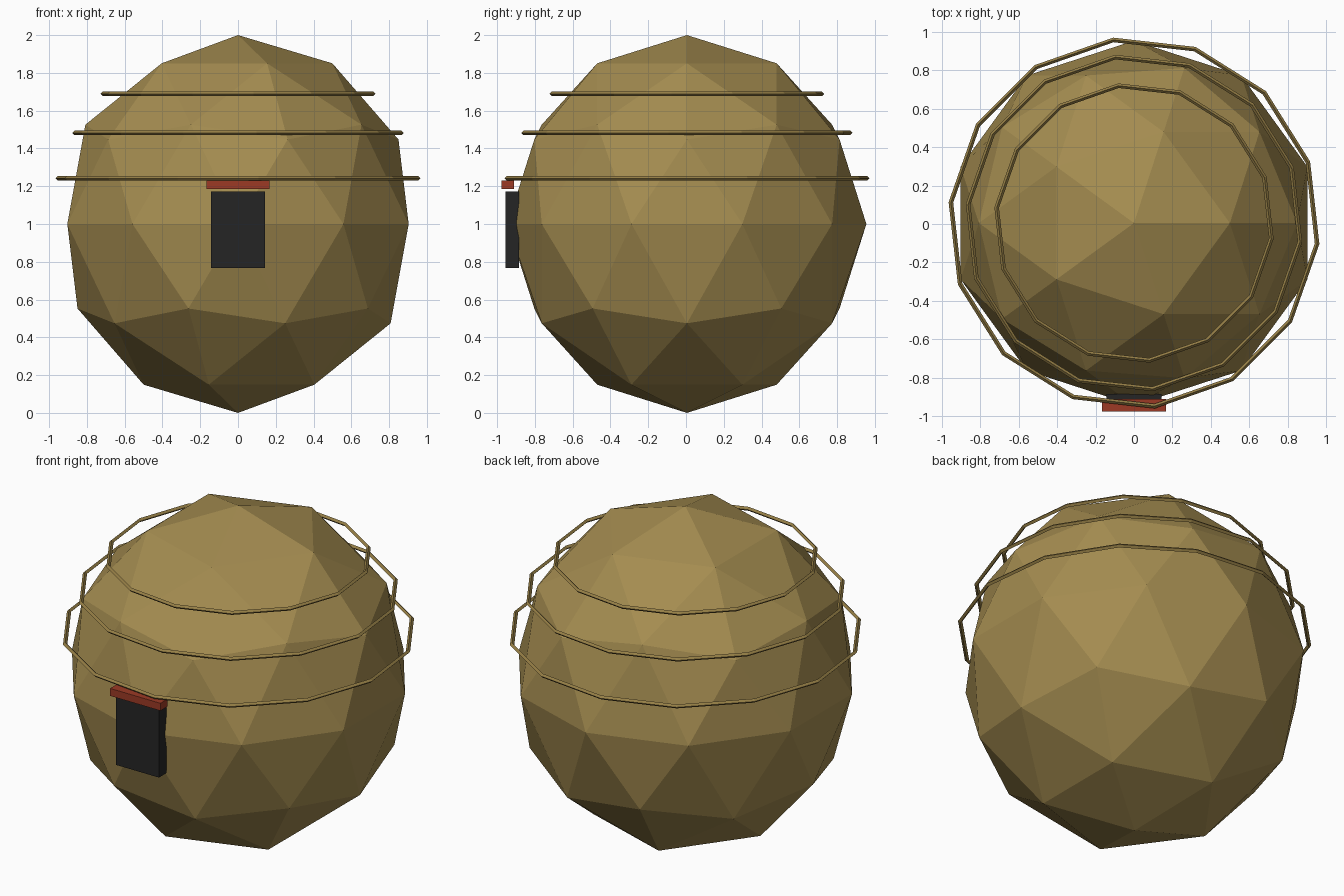
import bpy
import math

cube = bpy.data.objects.get("Cube")
if cube:
    bpy.data.objects.remove(cube, do_unlink=True)

Y_SHIFT = 0.005


def material(name, rgb):
    # 8-bit sRGB to linear
    lin = [((c / 255 + 0.055) / 1.055) ** 2.4 for c in rgb]
    mat = bpy.data.materials.new(name)
    mat.use_nodes = True
    mat.diffuse_color = (*lin, 1)
    bsdf = next(n for n in mat.node_tree.nodes if n.type == "BSDF_PRINCIPLED")
    bsdf.inputs["Base Color"].default_value = (*lin, 1)
    return mat


straw = material("straw", (164, 140, 80))
binding = material("binding straw", (150, 127, 70))
dark = material("doorway black", (37, 37, 37))
red = material("lintel red", (156, 58, 37))


def finish(name, mat):
    obj = bpy.context.object
    obj.name = name
    obj.data.materials.append(mat)
    return obj


def box(name, mat, size, location):
    bpy.ops.mesh.primitive_cube_add(size=1, location=location)
    obj = finish(name, mat)
    obj.scale = size


# Faceted dome body
bpy.ops.mesh.primitive_ico_sphere_add(subdivisions=2, radius=1, location=(0, Y_SHIFT, 1))
finish("body", straw).scale = (0.95, 0.95, 1)

# Binding hoops, smaller towards the top
SIDES = 14
hoops = [("lower", 0.96, 1.242), ("middle", 0.87, 1.482), ("upper", 0.72, 1.689)]
for label, radius, height in hoops:
    bpy.ops.mesh.primitive_torus_add(
        major_segments=SIDES, minor_segments=4, major_radius=radius, minor_radius=0.012,
        location=(0, Y_SHIFT, height), rotation=(0, 0, -math.pi / (2 * SIDES)))
    finish(label + "_hoop", binding)

# Doorway and the lintel above it
box("doorway", dark, (0.285, 0.07, 0.405), (0, -0.92, 0.97))
box("lintel", red, (0.335, 0.065, 0.045), (0, -0.944, 1.207))
